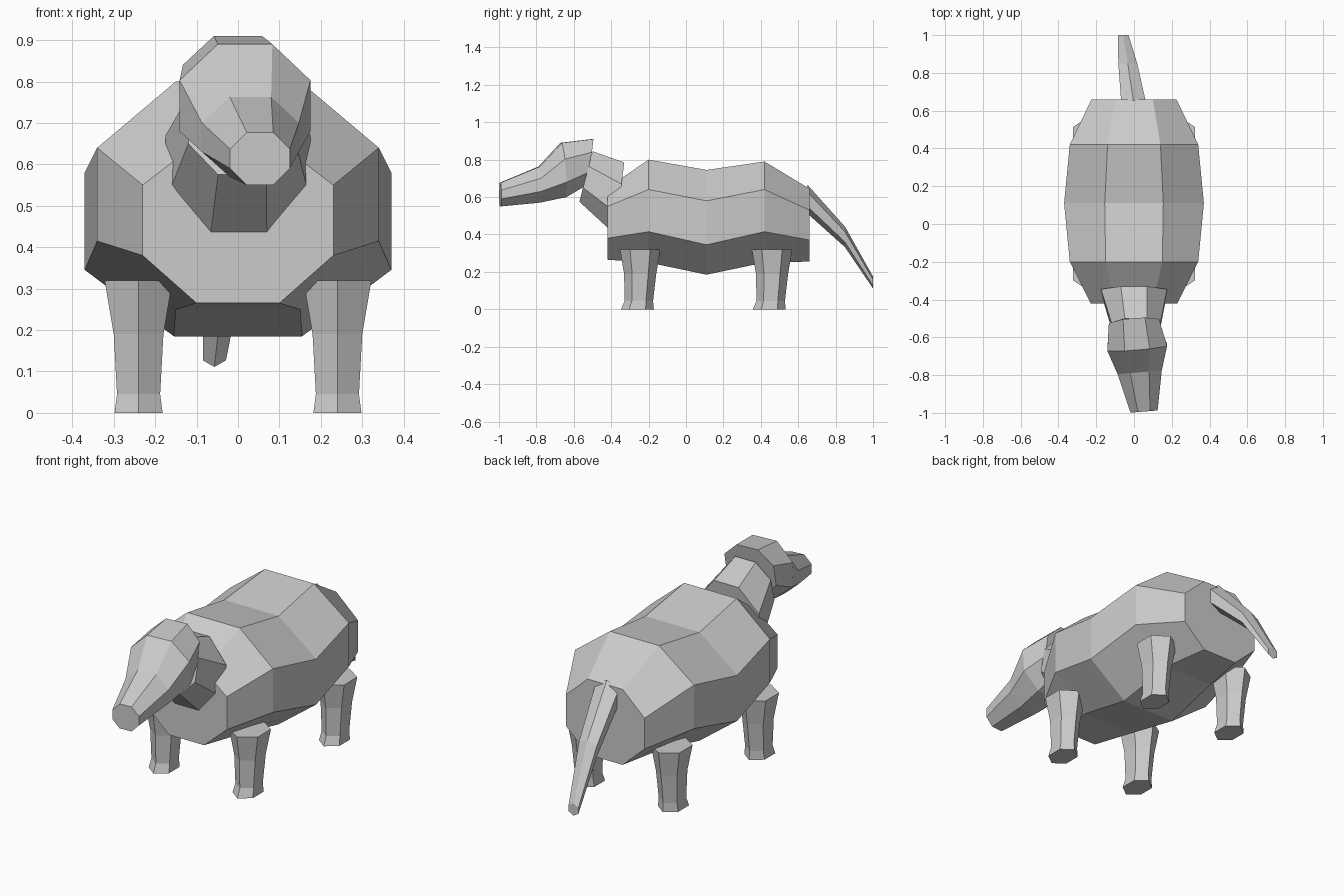
import bpy, bmesh, math

cube = bpy.data.objects.get("Cube")
if cube:
    bpy.data.objects.remove(cube, do_unlink=True)

GREY = (0.6, 0.6, 0.6, 1)
mat = bpy.data.materials.new("plain grey")
mat.use_nodes = True
mat.diffuse_color = GREY
mat.node_tree.nodes["Principled BSDF"].inputs["Base Color"].default_value = GREY


def octagon(x, y, half, top_half, levels, lean=0, yaw=0):
    """Eight-sided upright section; levels run bottom, lower, upper, top."""
    bottom, lower, upper, top = levels
    mid = (bottom + top) / 2
    right = [(top_half, bottom), (half, lower), (half, upper), (top_half, top)]
    outline = right + [(-px, pz) for px, pz in reversed(right)]
    return [(x + px, y + lean * (pz - mid) + yaw * px, pz) for px, pz in outline]


def hexagon(centre, across, along, upright=False):
    """Six-sided section with corners along y, or along z when upright."""
    x, y, z = centre
    points = []
    for i in range(6):
        a = math.pi / 2 + i * math.pi / 3
        dx, d = across * math.cos(a) / math.cos(math.pi / 6), along * math.sin(a)
        points.append((x + dx, y, z + d) if upright else (x + dx, y + d, z))
    return points


def loft(name, rings):
    """Skin a closed, flat-shaded shape through the rings."""
    bm = bmesh.new()
    rows = [[bm.verts.new(p) for p in ring] for ring in rings]
    n = len(rows[0])
    for a, b in zip(rows, rows[1:]):
        for i in range(n):
            j = (i + 1) % n
            bm.faces.new((a[i], a[j], b[j], b[i]))
    bm.faces.new(rows[0])
    bm.faces.new(rows[-1])
    bmesh.ops.recalc_face_normals(bm, faces=bm.faces)
    mesh = bpy.data.meshes.new(name)
    bm.to_mesh(mesh)
    bm.free()
    mesh.materials.append(mat)
    bpy.context.collection.objects.link(bpy.data.objects.new(name, mesh))


# Barrel body, dipping at the waist
loft("body", [
    octagon(0, -0.42, 0.23, 0.10, (0.265, 0.38, 0.55, 0.65)),
    octagon(0, -0.20, 0.34, 0.15, (0.25, 0.415, 0.64, 0.80)),
    octagon(0, 0.11, 0.37, 0.155, (0.185, 0.345, 0.58, 0.745)),
    octagon(0, 0.42, 0.34, 0.14, (0.25, 0.415, 0.64, 0.79)),
    octagon(0, 0.66, 0.225, 0.10, (0.255, 0.37, 0.53, 0.645)),
])

# Neck rising forward out of the chest
loft("neck", [
    octagon(0, -0.355, 0.175, 0.07, (0.40, 0.51, 0.67, 0.785), lean=0.13),
    octagon(0.01, -0.535, 0.13, 0.058, (0.575, 0.65, 0.765, 0.845), lean=0.26),
])

# Head tapering to a blunt snout, turned slightly to its left
loft("head", [
    octagon(0.0, -0.525, 0.133, 0.058, (0.655, 0.73, 0.84, 0.91), lean=0.2, yaw=0.08),
    octagon(0.017, -0.655, 0.158, 0.066, (0.60, 0.68, 0.803, 0.89), lean=-0.08, yaw=0.08),
    octagon(0.03, -0.785, 0.117, 0.05, (0.57, 0.63, 0.70, 0.763), yaw=0.08),
    octagon(0.053, -0.993, 0.072, 0.032, (0.55, 0.59, 0.637, 0.677), yaw=0.08),
])

# Four legs flaring at the hip and at the foot
for side, x in (("left", 0.24), ("right", -0.24)):
    for end, y in (("front", -0.245), ("back", 0.46)):
        loft(f"{end}_{side}_leg", [
            hexagon((x, y, 0.32), 0.082, 0.108),
            hexagon((x, y, 0.19), 0.06, 0.086),
            hexagon((x, y - 0.007, 0.045), 0.052, 0.076),
            hexagon((x, y - 0.015, 0), 0.058, 0.088),
        ])

# Tail drooping back and to the right
loft("tail", [
    hexagon((-0.003, 0.65, 0.588), 0.065, 0.077, upright=True),
    hexagon((-0.033, 0.85, 0.387), 0.05, 0.055, upright=True),
    hexagon((-0.057, 1.0, 0.143), 0.028, 0.032, upright=True),
])
